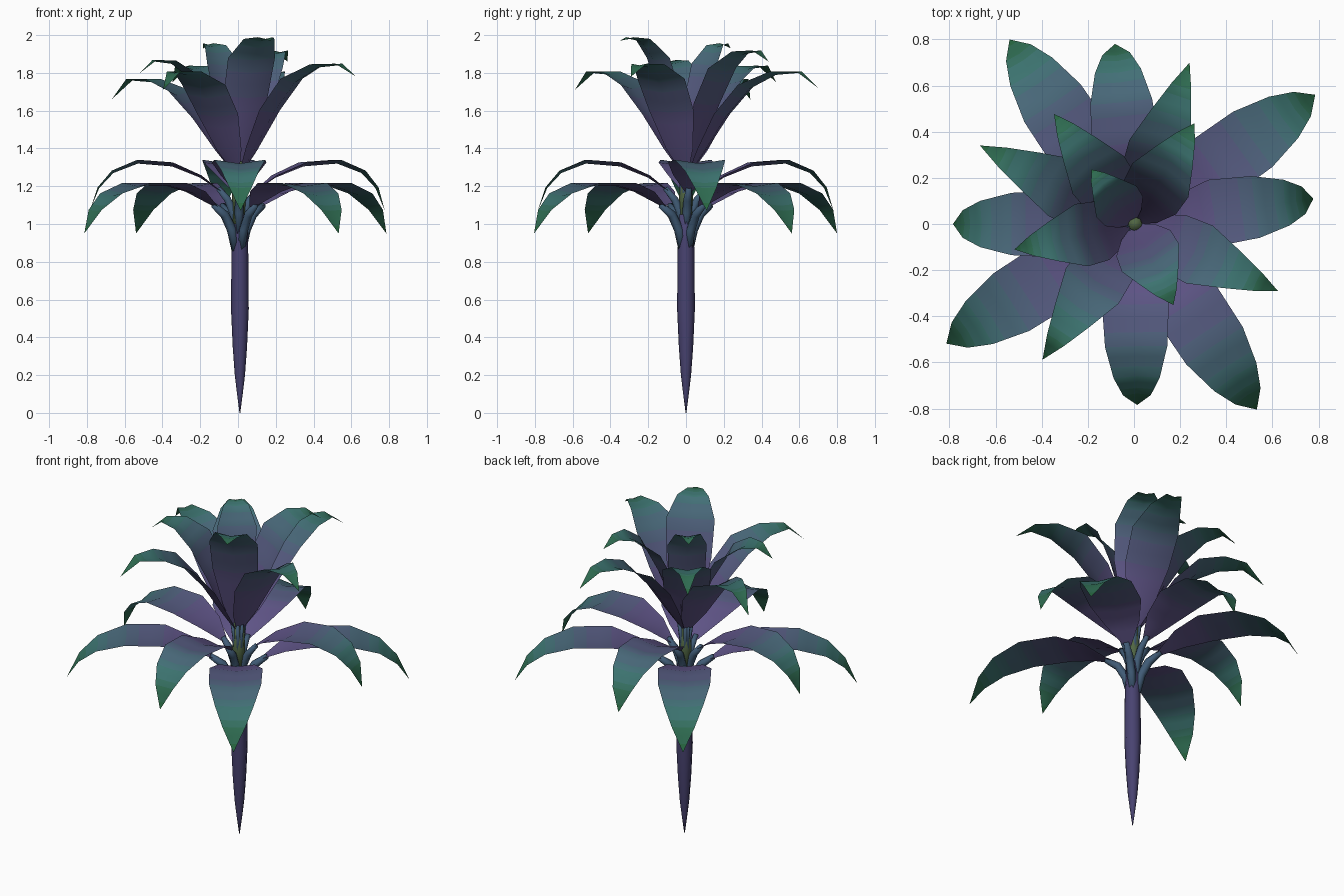
import bpy, bmesh, math
from mathutils import Vector

if "Cube" in bpy.data.objects:
    bpy.data.objects.remove(bpy.data.objects["Cube"])


def material(name, rgb):
    m = bpy.data.materials.new(name)
    m.diffuse_color = [c ** 2.2 for c in rgb] + [1]
    m.use_nodes = True
    m.node_tree.nodes["Principled BSDF"].inputs["Base Color"].default_value = m.diffuse_color
    return m


def mix(a, b, t):
    return [p + (q - p) * t for p, q in zip(a, b)]


# Leaf colours run from purple through teal to green
PURPLE, TEAL, GREEN = (.37, .33, .52), (.25, .45, .45), (.17, .40, .26)
N = 12
RAMP = []
for i in range(N):
    t = i / (N - 1)
    c = mix(PURPLE, TEAL, max(0, (t - .25) / .45)) if t < .7 else mix(TEAL, GREEN, (t - .7) / .3)
    RAMP.append(material("leaf_%d" % i, c))
STEM = material("stem_purple", (.29, .27, .44))
STALK = material("stalk_blue", (.26, .36, .46))
CORE = material("core_green", (.32, .40, .27))


def finish(name, bm, mats):
    bmesh.ops.remove_doubles(bm, verts=bm.verts, dist=1e-4)
    me = bpy.data.meshes.new(name)
    bm.to_mesh(me)
    bm.free()
    for m in mats:
        me.materials.append(m)
    for p in me.polygons:
        p.use_smooth = True
    ob = bpy.data.objects.new(name, me)
    bpy.context.collection.objects.link(ob)
    return ob


def tube(name, path, radii, mat, sides=8):
    """Round tube along a path lying roughly in a vertical plane."""
    bm = bmesh.new()
    pts = [Vector(p) for p in path]
    rings = []
    for i, p in enumerate(pts):
        t = (pts[min(i + 1, len(pts) - 1)] - pts[max(i - 1, 0)]).normalized()
        u = Vector((-pts[-1].y, pts[-1].x, 0))
        u = u.normalized() if u.length > .03 else Vector((0, 1, 0))
        v = t.cross(u).normalized()
        rings.append([bm.verts.new(p + radii[i] * (u * math.cos(a) + v * math.sin(a)))
                      for a in (2 * math.pi * k / sides for k in range(sides))])
    for a, b in zip(rings, rings[1:]):
        for k in range(sides):
            bm.faces.new((a[k], a[(k + 1) % sides], b[(k + 1) % sides], b[k]))
    bm.faces.new(rings[-1])
    bm.faces.new(rings[0][::-1])
    bmesh.ops.recalc_face_normals(bm, faces=bm.faces)
    return finish(name, bm, [mat])


def leaf(name, angle, profile, cup):
    """Cupped blade; profile rows are (radius, height, half width)."""
    a = math.radians(angle)
    out, side, up = Vector((math.cos(a), math.sin(a), 0)), Vector((-math.sin(a), math.cos(a), 0)), Vector((0, 0, 1))
    rows = []
    for i, (r, z, w) in enumerate(profile):
        p, q = profile[max(i - 1, 0)], profile[min(i + 1, len(profile) - 1)]
        n = (out * (p[1] - q[1]) + up * (q[0] - p[0])).normalized()
        c = out * r + up * z
        rows.append([c - side * w + n * cup * w, c, c + side * w + n * cup * w])
    # split each row for a finer colour gradient without changing the shape
    fine = []
    for a0, b0 in zip(rows, rows[1:]):
        fine += [[p.lerp(q, s / 3) for p, q in zip(a0, b0)] for s in range(3)]
    fine.append(rows[-1])
    bm = bmesh.new()
    vs = [[bm.verts.new(p) for p in row] for row in fine]
    for i in range(len(vs) - 1):
        for k in range(2):
            f = bm.faces.new((vs[i][k], vs[i + 1][k], vs[i + 1][k + 1], vs[i][k + 1]))
            f.material_index = min(N - 1, int(N * i / (len(vs) - 1)))
    return finish(name, bm, RAMP)


def stalk(name, angle, path, radii):
    a = math.radians(angle)
    tube(name, [(r * math.cos(a) + .005, r * math.sin(a), z) for r, z in path], radii, STALK, 6)


# Stem and green core
tube("stem", [(.01, 0, z) for z in (0, .1, .2, .35, .55, .8, .92, 1.05)],
     [.002, .015, .027, .038, .047, .045, .043, .04], STEM)
tube("core", [(.005, 0, z) for z in (1.0, 1.15, 1.33)], [.042, .036, .03], CORE)

# Lowest ring of long leaves
low = [(.14, 1.09, .02), (.27, 1.16, .1), (.42, 1.2, .15), (.63, 1.2, .147),
       (.79, 1.15, .11), (.89, 1.07, .065), (.965, .95, 0)]
for i, ang in enumerate((124, 35.5, -56.5, 212.5)):
    leaf("low_leaf_%d" % i, ang, low, .12)
    stalk("low_stalk_%d" % i, ang, [(.02, .86), (.045, .97), (.09, 1.05), (.16, 1.1)], [.022, .026, .024, .016])

# Second ring of arching leaves
mid = [(.09, 1.17, .02), (.2, 1.245, .095), (.35, 1.305, .145), (.53, 1.32, .135),
       (.66, 1.27, .1), (.735, 1.19, .06), (.785, 1.07, 0)]
for i, ang in enumerate((180, 271, 8, 96)):
    leaf("mid_leaf_%d" % i, ang, mid, .15)
    stalk("mid_stalk_%d" % i, ang, [(.02, .95), (.03, 1.06), (.06, 1.13), (.11, 1.19)], [.02, .024, .022, .015])

# Upright crown: angle, reach, peak height, tip droop, width scale
crown = [(71, .74, 1.80, .08, 1), (-25, .69, 1.84, .06, 1), (236, .71, 1.80, .09, 1), (153, .75, 1.76, .1, 1),
         (126, .59, 1.83, .08, 1), (192, .53, 1.86, .06, 1), (59, .51, 1.91, .05, 1.03),
         (-64, .39, 1.98, .01, 1), (128, .30, 1.95, .02, .8)]
shape = [(.03, 0, .02), (.14, .22, .08), (.3, .56, .13), (.48, .84, .138),
         (.68, .98, .09), (.85, 1, .045), (1, 1, 0)]
for i, (ang, reach, peak, droop, ws) in enumerate(crown):
    prof = [(f * reach, 1.27 + (peak - 1.27) * g, w * ws) for f, g, w in shape]
    prof[-1] = (reach, peak - droop, 0)
    leaf("crown_leaf_%d" % i, ang, prof, .2)
    stalk("crown_stalk_%d" % i, ang, [(.02, 1.1), (.022, 1.2), (.04, 1.31)], [.014, .013, .009])
